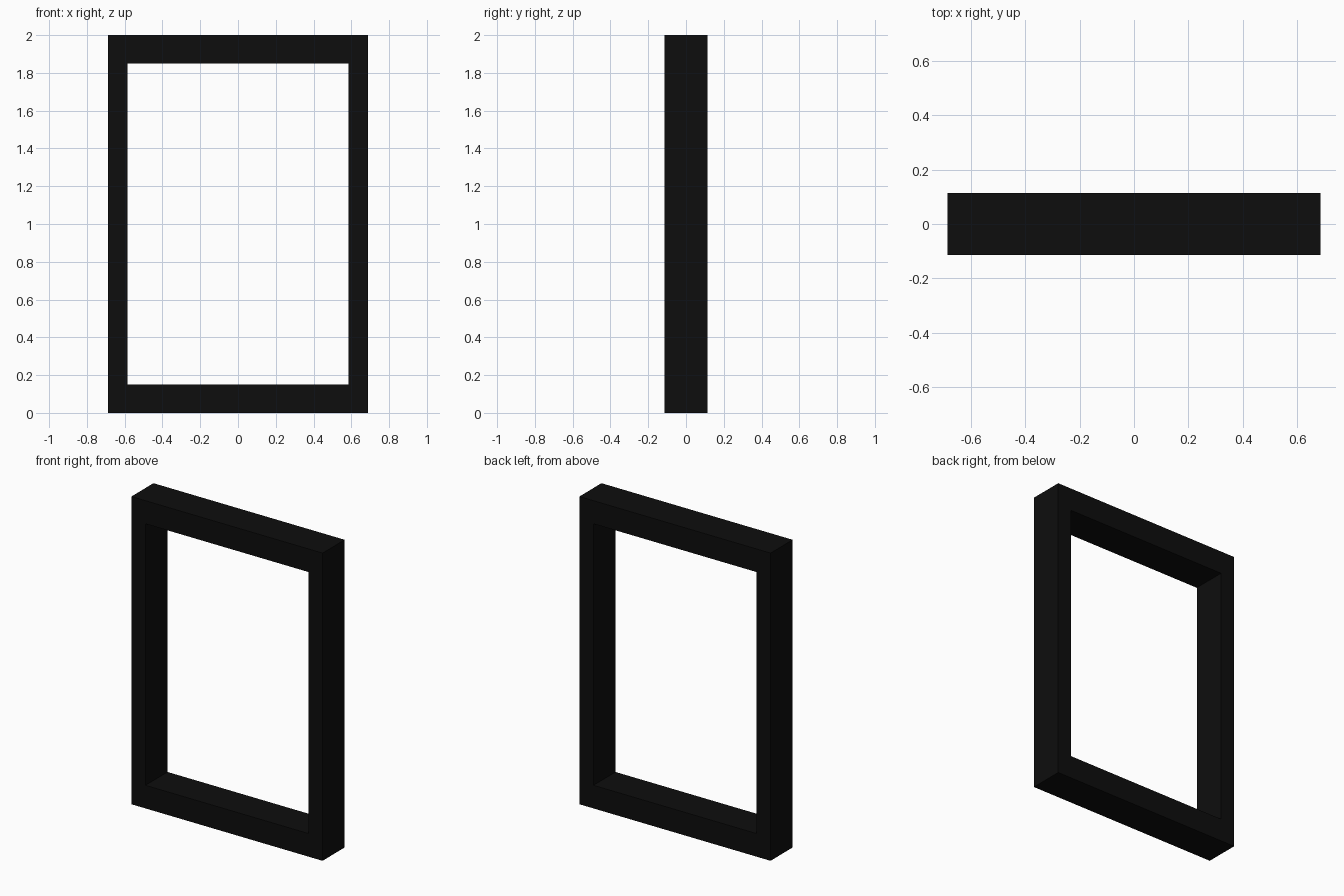
import bpy, bmesh

if "Cube" in bpy.data.objects:
    bpy.data.objects.remove(bpy.data.objects["Cube"])

W, H, D = 0.6875, 2.0, 0.1135      # half width, height, half depth
IW, RAIL = 0.586, 0.15             # opening half width, rail height

bm = bmesh.new()


def loop(half_w, z0, z1, y):
    """Rectangle of four vertices facing the front."""
    pts = [(-half_w, z0), (half_w, z0), (half_w, z1), (-half_w, z1)]
    return [bm.verts.new((x, y, z)) for x, z in pts]


# Rectangular cross-section swept round the frame: outer and inner loops, front and back
rings = [loop(W, 0, H, -D), loop(W, 0, H, D),
         loop(IW, RAIL, H - RAIL, D), loop(IW, RAIL, H - RAIL, -D)]
for k in range(4):
    a, b = rings[k], rings[(k + 1) % 4]
    for i in range(4):
        j = (i + 1) % 4
        bm.faces.new((a[i], a[j], b[j], b[i]))
bmesh.ops.recalc_face_normals(bm, faces=bm.faces)

mesh = bpy.data.meshes.new("window_frame")
bm.to_mesh(mesh)
bm.free()
frame = bpy.data.objects.new("window_frame", mesh)
bpy.context.collection.objects.link(frame)

# Near-black finish
black = bpy.data.materials.new("black")
black.diffuse_color = (0.004, 0.004, 0.004, 1)
black.use_nodes = True
black.node_tree.nodes["Principled BSDF"].inputs["Base Color"].default_value = black.diffuse_color
mesh.materials.append(black)
